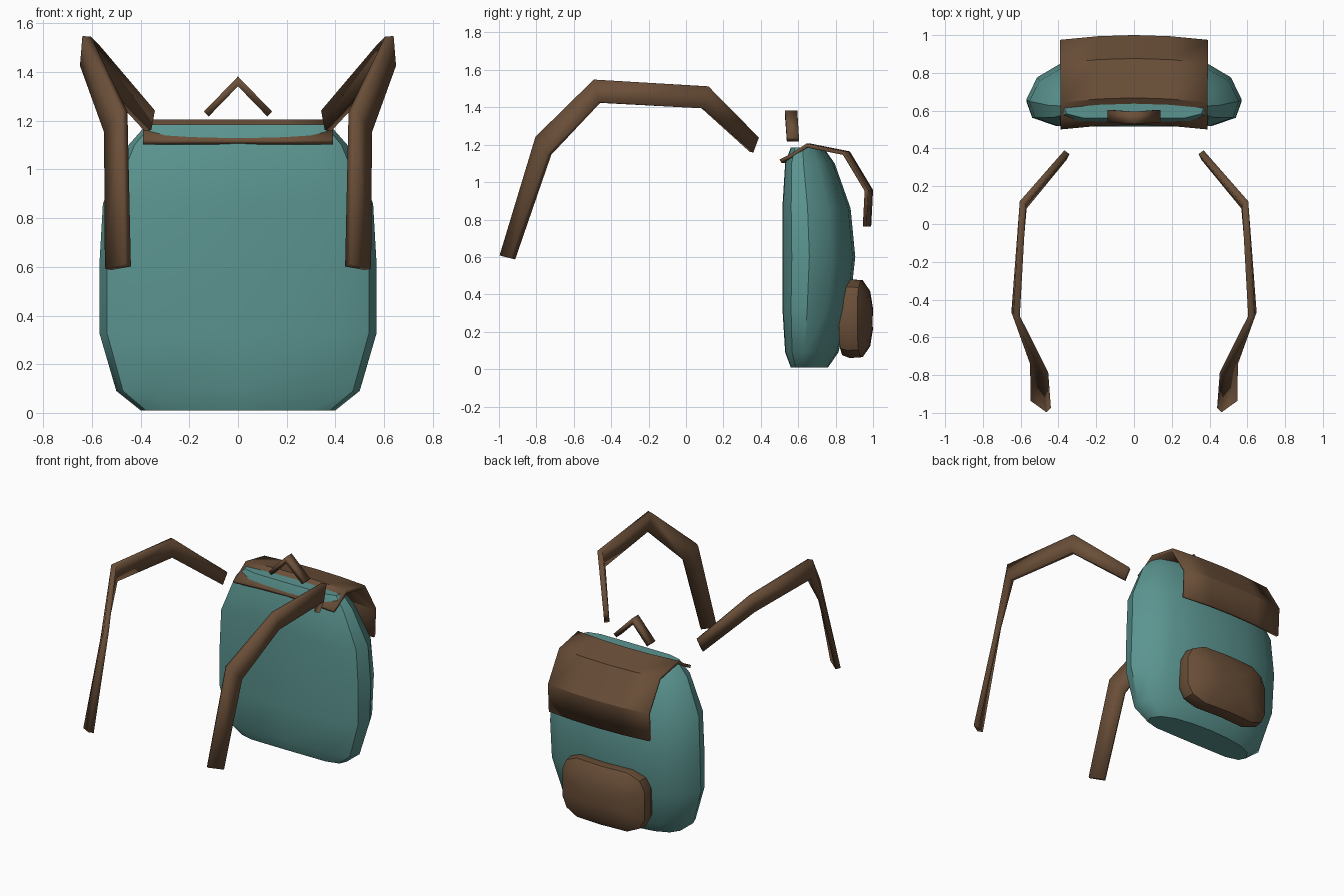
import bpy, bmesh, math

if "Cube" in bpy.data.objects:
    bpy.data.objects.remove(bpy.data.objects["Cube"])


def material(name, rgb):
    m = bpy.data.materials.new(name)
    m.diffuse_color = (*rgb, 1)
    m.use_nodes = True
    m.node_tree.nodes["Principled BSDF"].inputs["Base Color"].default_value = m.diffuse_color
    return m


TEAL = material("teal canvas", (0.105, 0.30, 0.28))
BROWN = material("brown leather", (0.145, 0.078, 0.040))


def make(name, bm, mat, angle=35):
    bmesh.ops.recalc_face_normals(bm, faces=bm.faces)
    me = bpy.data.meshes.new(name)
    bm.to_mesh(me)
    bm.free()
    ob = bpy.data.objects.new(name, me)
    bpy.context.collection.objects.link(ob)
    me.materials.append(mat)
    bpy.ops.object.select_all(action='DESELECT')
    ob.select_set(True)
    bpy.context.view_layer.objects.active = ob
    bpy.ops.object.shade_smooth_by_angle(angle=math.radians(angle))
    return ob


def grid(rows, closed=False, caps=False):
    """Join rows of points with quads, optionally as closed capped rings."""
    bm = bmesh.new()
    vs = [[bm.verts.new(p) for p in row] for row in rows]
    for a, b in zip(vs, vs[1:]):
        n = len(a)
        for i in range(n if closed else n - 1):
            j = (i + 1) % n
            bm.faces.new((a[i], a[j], b[j], b[i]))
    if caps:
        bm.faces.new(vs[0])
        bm.faces.new(vs[-1])
    return bm


def solidify(ob, thickness, offset=0):
    m = ob.modifiers.new("thickness", 'SOLIDIFY')
    m.thickness, m.offset = thickness, offset
    m.use_even_offset = True


# Bag body: one cross-section scaled through several heights
half = [(0, 0), (0.72, 0.01), (0.945, 0.13), (1, 0.37), (0.90, 0.67),
        (0.68, 0.86), (0.36, 0.965), (0, 1)]
section = half + [(-x, y) for x, y in half[-2:0:-1]]
levels = [  # height, half width, front, back
    (0.01, 0.40, 0.56, 0.76), (0.09, 0.50, 0.53, 0.815),
    (0.33, 0.57, 0.515, 0.875), (0.60, 0.57, 0.515, 0.905),
    (0.86, 0.555, 0.515, 0.88), (1.10, 0.45, 0.53, 0.795),
    (1.185, 0.375, 0.56, 0.735)]
rings = [[(x * w, f + y * (b - f), z) for x, y in section]
         for z, w, f, b in levels]
make("bag_body", grid(rings, closed=True, caps=True), TEAL, 40)

# Top flap: bent sheet, bowed outwards along its width
profile = [(0.505, 1.112), (0.57, 1.145), (0.645, 1.195), (0.845, 1.155),
           (0.965, 0.955), (0.955, 0.762)]
rows = [[(x, y + 0.025 * (1 - (x / 0.39) ** 2), z) for y, z in profile]
        for x in (-0.39, -0.19, 0, 0.19, 0.39)]
solidify(make("top_flap", grid(rows), BROWN, 30), 0.02)

# Back pocket: rounded rectangle rings, domed and curved around the bag
corners = [(0.325, 0.10), (0.29, 0.17), (0.20, 0.21), (0, 0.21)]
quarter = corners + [(-x, z) for x, z in corners[-2::-1]]
outline = quarter + [(-x, -z) for x, z in quarter]
steps = [(0.845, 0.95, 0.93), (0.885, 1, 1), (0.945, 0.98, 0.98),
         (0.985, 0.80, 0.70), (1.0, 0.40, 0.25)]
rings = [[(x * sx, y - 0.03 * (x * sx / 0.325) ** 2, 0.27 + z * sz)
          for x, z in outline] for y, sx, sz in steps]
make("back_pocket", grid(rings, closed=True, caps=True), BROWN, 35)

# Shoulder straps: twisted band given by its upper and lower edges
upper = [(0.355, 0.38, 1.24), (0.588, 0.115, 1.512), (0.622, -0.49, 1.547),
         (0.468, -0.795, 1.24), (0.452, -0.985, 0.605)]
lower = [(0.37, 0.35, 1.16), (0.585, 0.088, 1.395), (0.632, -0.463, 1.425),
         (0.537, -0.73, 1.15), (0.535, -0.925, 0.59)]
straps = make("shoulder_straps", grid([upper, lower]), BROWN, 30)
solidify(straps, 0.034)
straps.modifiers.new("both sides", 'MIRROR')

# Carry handle: small folded band above the bag
fold = [(-0.13, 0.009, 1.228), (0, 0, 1.362), (0.13, 0.009, 1.228)]
rows = [[(x, y + d, z) for x, y, z in fold] for d in (0.53, 0.595)]
solidify(make("carry_handle", grid(rows), BROWN, 30), 0.028)
